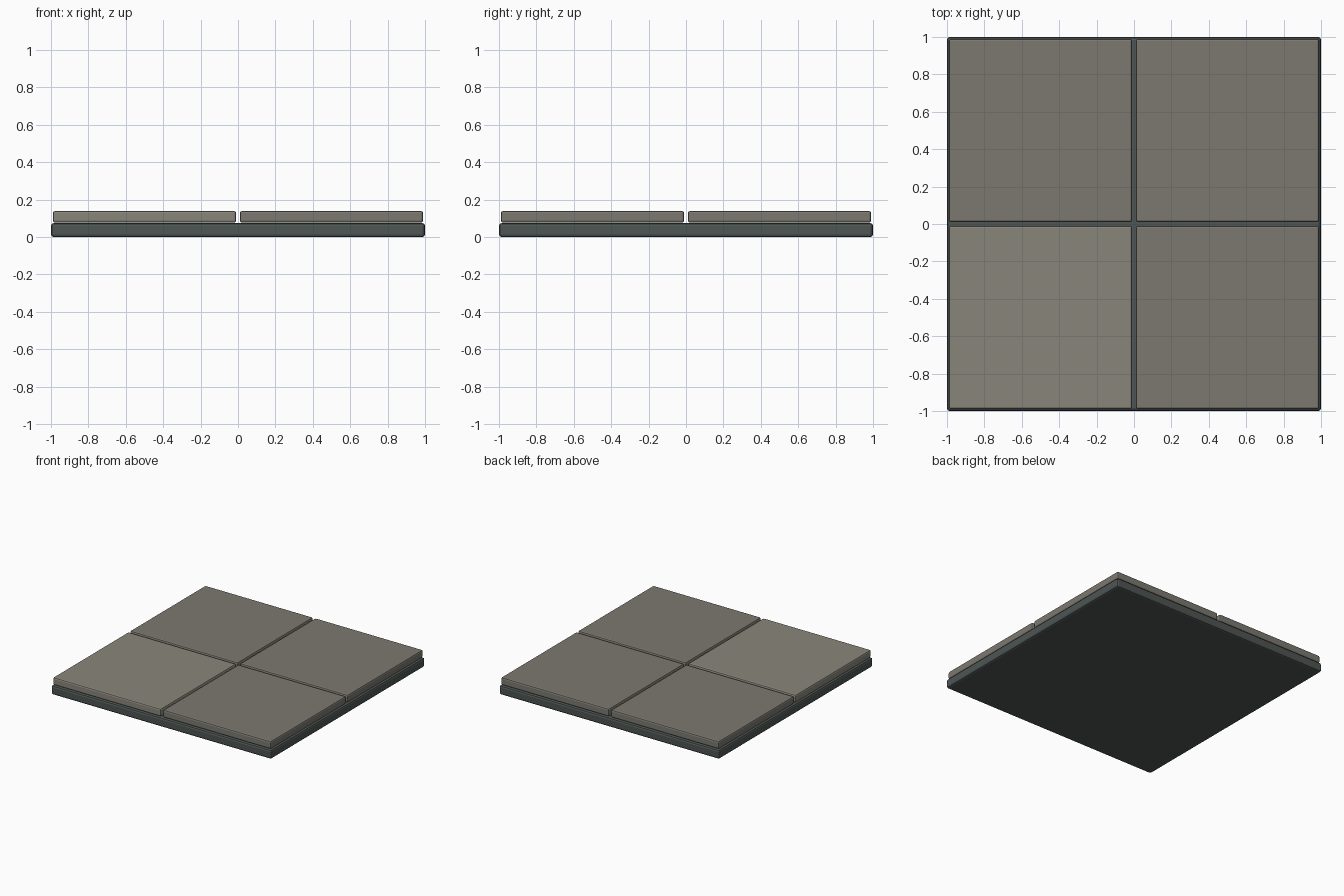
import bpy

if "Cube" in bpy.data.objects:
    bpy.data.objects.remove(bpy.data.objects["Cube"])


def material(name, rgb):
    m = bpy.data.materials.new(name)
    m.diffuse_color = (*rgb, 1)
    m.use_nodes = True
    m.node_tree.nodes["Principled BSDF"].inputs["Base Color"].default_value = m.diffuse_color
    return m


def slab(name, centre, size, bevel, mat):
    bpy.ops.mesh.primitive_cube_add(size=1, location=centre)
    ob = bpy.context.object
    ob.name = name
    ob.scale = size
    bpy.ops.object.transform_apply(location=False, rotation=False, scale=True)
    mod = ob.modifiers.new("Bevel", 'BEVEL')
    mod.width = bevel
    mod.segments = 2
    ob.data.materials.append(mat)
    return ob


grout = material("dark_grout", (0.075, 0.092, 0.088))
stone = material("stone", (0.20, 0.19, 0.16))
pale = material("pale_stone", (0.25, 0.24, 0.195))

# Base slab
slab("floor_base", (0, 0, 0.0375), (2, 2, 0.075), 0.015, grout)

# Four paving tiles separated by a narrow cross-shaped gap
for x_name, sx in (("left", -1), ("right", 1)):
    for y_name, sy in (("front", -1), ("back", 1)):
        mat = pale if sx < 0 and sy < 0 else stone
        slab(f"tile_{y_name}_{x_name}", (sx * 0.5, sy * 0.5, 0.1085),
             (0.98, 0.98, 0.063), 0.012, mat)
